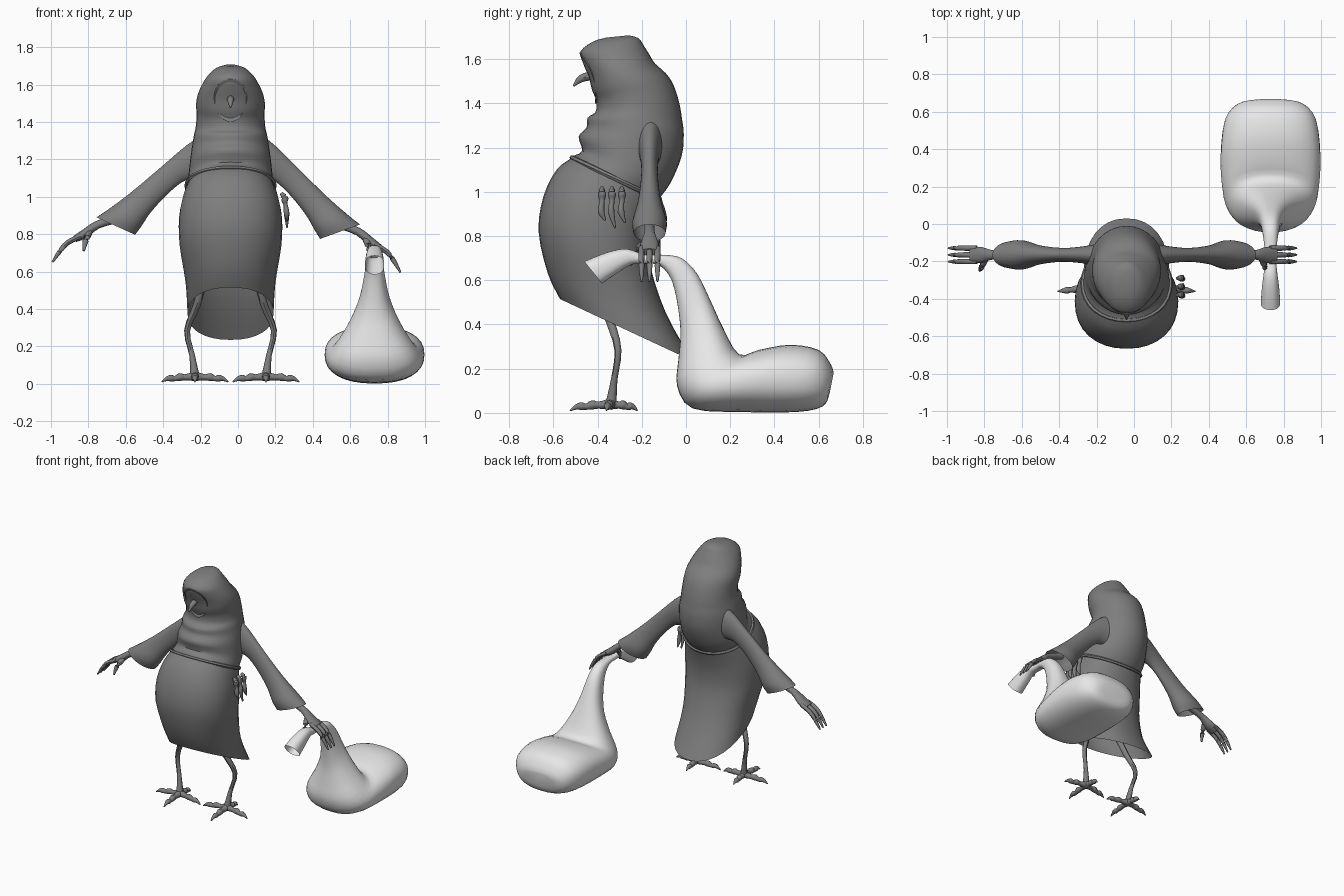
import bpy, bmesh, math
from mathutils import Vector

if "Cube" in bpy.data.objects:
    bpy.data.objects.remove(bpy.data.objects["Cube"])

CX = -0.04      # middle of the figure
ARM_Y = -0.165  # depth of the arms
built = []


def material(name, v):
    m = bpy.data.materials.new(name)
    m.use_nodes = True
    m.diffuse_color = (v, v, v, 1)
    m.node_tree.nodes["Principled BSDF"].inputs["Base Color"].default_value = (v, v, v, 1)
    return m


GREY = material("dark grey cloth", 0.21)
PALE = material("pale sack", 0.8)


def finish(name, bm, mat):
    bmesh.ops.recalc_face_normals(bm, faces=bm.faces)
    me = bpy.data.meshes.new(name)
    bm.to_mesh(me)
    bm.free()
    me.materials.append(mat)
    ob = bpy.data.objects.new(name, me)
    bpy.context.collection.objects.link(ob)
    built.append(ob)
    return ob


def spline(rows, steps):
    """Catmull-Rom through rows of numbers."""
    out = []
    for i in range(len(rows) - 1):
        p0, p1 = rows[max(i - 1, 0)], rows[i]
        p2, p3 = rows[i + 1], rows[min(i + 2, len(rows) - 1)]
        for s in range(steps):
            t = s / steps
            out.append([0.5 * (2 * b + (c - a) * t + (2 * a - 5 * b + 4 * c - d) * t * t
                               + (3 * b - a - 3 * c + d) * t ** 3)
                        for a, b, c, d in zip(p0, p1, p2, p3)])
    out.append(list(rows[-1]))
    return out


def ring_points(ring, place, n=32, power=1.0, egg=0.0, bend=0.0):
    """Oval between two profile points (u, z) with a half width across."""
    u0, z0, u1, z1, w = ring
    for i in range(n):
        t = math.tau * i / n
        c, s = math.cos(t), math.sin(t)
        c2 = math.copysign(abs(c) ** power, c)
        s2 = math.copysign(abs(s) ** power, s)
        u = (u0 + u1) / 2 + c2 * (u0 - u1) / 2 + bend * s * s
        z = (z0 + z1) / 2 + c2 * (z0 - z1) / 2
        yield place(u, z, w * s2 * (1 + egg * c))


def loft(name, rings, place, mat, steps=3, caps=(False, False), **shape):
    bm = bmesh.new()
    loops = [[bm.verts.new(p) for p in ring_points(r, place, **shape)]
             for r in spline(rings, steps)]
    for a, b in zip(loops, loops[1:]):
        for i in range(len(a)):
            j = (i + 1) % len(a)
            bm.faces.new((a[i], a[j], b[j], b[i]))
    for cap, loop in zip(caps, (loops[0], loops[-1])):
        if cap:
            bm.faces.new(loop)
    return finish(name, bm, mat)


def tube(name, points, radii, mat=GREY, n=8, steps=3, closed=False):
    rows = [list(p) + [r] for p, r in zip(points, radii)]
    if not closed:
        rows = spline(rows, steps)
    pts = [Vector(r[:3]) for r in rows]
    last = len(pts) - 1
    bm = bmesh.new()
    loops = []
    for i, p in enumerate(pts):
        if closed:
            d = pts[(i + 1) % len(pts)] - pts[i - 1]
        else:
            d = pts[min(i + 1, last)] - pts[max(i - 1, 0)]
        d.normalize()
        ref = Vector((0, 0, 1)) if abs(d.z) < 0.8 else Vector((0, 1, 0))
        a = d.cross(ref).normalized()
        b = d.cross(a)
        loops.append([bm.verts.new(p + (a * math.cos(math.tau * k / n)
                                        + b * math.sin(math.tau * k / n)) * rows[i][3])
                      for k in range(n)])
    pairs = list(zip(loops, loops[1:])) + ([(loops[-1], loops[0])] if closed else [])
    for a, b in pairs:
        for i in range(n):
            j = (i + 1) % n
            bm.faces.new((a[i], a[j], b[j], b[i]))
    if not closed:
        bm.faces.new(loops[0])
        bm.faces.new(loops[-1])
    return finish(name, bm, mat)


def body(u, z, across):
    return Vector((CX + across, u, z))


def sack_place(u, z, across):
    return Vector((0.73 + across, u, z))


# Skirt, open at its slanted hem
waist = (-0.515, 1.155, -0.125, 0.965, 0.228)
loft("skirt", [waist,
               (-0.585, 1.10, -0.145, 0.90, 0.252),
               (-0.645, 0.98, -0.165, 0.80, 0.275),
               (-0.667, 0.82, -0.16, 0.66, 0.272),
               (-0.625, 0.63, -0.09, 0.45, 0.24),
               (-0.57, 0.515, 0.03, 0.235, 0.23)], body, GREY, power=0.9)

# Hooded upper robe with chest folds
loft("hooded_robe", [(-0.52, 1.16, -0.125, 0.965, 0.232),
                     (-0.47, 1.185, -0.07, 1.04, 0.225),
                     (-0.486, 1.25, -0.02, 1.16, 0.215),
                     (-0.45, 1.29, -0.01, 1.26, 0.205),
                     (-0.445, 1.335, -0.018, 1.33, 0.195),
                     (-0.41, 1.36, -0.03, 1.40, 0.185),
                     (-0.405, 1.41, -0.055, 1.48, 0.182),
                     (-0.425, 1.46, -0.09, 1.535, 0.184),
                     (-0.44, 1.52, -0.14, 1.58, 0.174),
                     (-0.465, 1.58, -0.165, 1.62, 0.152),
                     (-0.477, 1.635, -0.19, 1.66, 0.122),
                     (-0.42, 1.68, -0.215, 1.695, 0.078),
                     (-0.36, 1.698, -0.26, 1.708, 0.03)],
     body, GREY, caps=(False, True))

# Belt
belt = [body(*p) for p in ring_points(waist, lambda u, z, a: (u, z, a * 1.03), power=0.95)]
tube("belt", belt, [0.012] * len(belt), n=6, closed=True)

# Face opening with a raised rim, and the beak
loft("face", [(-0.44, 1.63, -0.375, 1.40, 0.09),
              (-0.483, 1.63, -0.412, 1.40, 0.087),
              (-0.478, 1.615, -0.412, 1.415, 0.078),
              (-0.468, 1.605, -0.405, 1.425, 0.074),
              (-0.452, 1.56, -0.43, 1.48, 0.03)],
     body, GREY, steps=1, caps=(False, True), egg=0.15, bend=0.028)
tube("beak", [body(-0.43, 1.525, 0), body(-0.475, 1.512, 0), body(-0.51, 1.478, 0)],
     [0.02, 0.017, 0.004])

# Pendants hanging from the belt on the left
for k, (y, low) in enumerate([(-0.38, 0.87), (-0.335, 0.835), (-0.29, 0.86)]):
    x = 0.25
    tube(f"pendant_{k + 1}", [(x - 0.02, y, 1.02), (x, y, 0.995), (x, y, 0.975), (x + 0.005, y, 0.955),
                              (x + 0.01, y - 0.004, 0.91), (x + 0.012, y + 0.015, low)],
         [0.008, 0.018, 0.016, 0.011, 0.015, 0.004])

# Arms, hands, legs and feet
for label, side, turn in (("right", -1, 0.0), ("left", 1, 0.075)):

    def arm(u, z, across, side=side, turn=turn):
        du, dz = u - 0.2, z - 1.2
        c, s = math.cos(turn), math.sin(turn)
        return Vector((CX + side * (0.2 + du * c + dz * s), ARM_Y + across,
                       1.2 + dz * c - du * s))

    loft(label + "_sleeve", [(0.15, 1.33, 0.15, 1.09, 0.06),
                             (0.235, 1.275, 0.235, 1.09, 0.045),
                             (0.37, 1.16, 0.32, 1.03, 0.037),
                             (0.53, 1.025, 0.42, 0.925, 0.052),
                             (0.65, 0.935, 0.475, 0.845, 0.078),
                             (0.717, 0.89, 0.51, 0.797, 0.072)], arm, GREY)
    loft(label + "_palm", [(0.60, 0.91, 0.58, 0.865, 0.024),
                           (0.72, 0.87, 0.70, 0.832, 0.024),
                           (0.785, 0.828, 0.765, 0.782, 0.042),
                           (0.84, 0.79, 0.825, 0.758, 0.042)],
         arm, GREY, caps=(True, True), n=16)
    for k, off in enumerate((-0.036, 0, 0.036)):
        tube(f"{label}_finger_{k + 1}", [arm(0.80, 0.79, off), arm(0.87, 0.755, off),
                                         arm(0.915, 0.705, off), arm(0.952, 0.65, off)],
             [0.014, 0.014, 0.012, 0.005])
    tube(label + "_thumb", [arm(0.755, 0.81, -0.02), arm(0.775, 0.765, -0.065),
                            arm(0.785, 0.71, -0.085)], [0.018, 0.016, 0.006])

    def leg(x, y, z, side=side):
        return Vector((CX + side * x, y, z))

    tube(label + "_leg", [leg(0.14, -0.40, 0.58), leg(0.18, -0.345, 0.42), leg(0.232, -0.308, 0.285),
                          leg(0.205, -0.325, 0.15), leg(0.19, -0.34, 0.035)],
         [0.022, 0.02, 0.016, 0.015, 0.026])
    # Four knobbly clawed toes in a cross
    for toe, dx, dy in (("outer", 0.178, -0.02), ("inner", -0.178, -0.02),
                        ("front", 0, -0.185), ("back", 0, 0.12)):
        steps = [(0, 0.04, 0.026), (0.3, 0.035, 0.016), (0.45, 0.036, 0.021), (0.6, 0.028, 0.014),
                 (0.72, 0.03, 0.018), (0.84, 0.027, 0.012), (1, 0.01, 0.003)]
        tube(f"{label}_{toe}_toe", [leg(0.19 + dx * t, -0.34 + dy * t, z) for t, z, r in steps],
             [r for t, z, r in steps])

# Sack with a long neck held in the left hand, open at the tip
loft("sack", [(-0.46, 0.685, -0.38, 0.585, 0.052),
              (-0.36, 0.725, -0.315, 0.63, 0.046),
              (-0.27, 0.742, -0.25, 0.67, 0.036),
              (-0.19, 0.718, -0.19, 0.675, 0.03),
              (-0.10, 0.715, -0.12, 0.667, 0.034),
              (-0.02, 0.70, -0.065, 0.60, 0.044),
              (0.05, 0.63, -0.035, 0.47, 0.058),
              (0.11, 0.51, -0.025, 0.35, 0.085),
              (0.17, 0.38, -0.035, 0.235, 0.14),
              (0.24, 0.265, -0.04, 0.12, 0.215),
              (0.33, 0.285, 0.03, 0.02, 0.255),
              (0.47, 0.308, 0.25, 0.004, 0.267),
              (0.60, 0.285, 0.50, 0.004, 0.245),
              (0.655, 0.22, 0.62, 0.03, 0.18),
              (0.668, 0.18, 0.65, 0.09, 0.10)],
     sack_place, PALE, caps=(False, True), power=0.85)

# Smooth shading that keeps sharp edges
bpy.ops.object.select_all(action="DESELECT")
for ob in built:
    ob.select_set(True)
bpy.context.view_layer.objects.active = built[0]
bpy.ops.object.shade_smooth_by_angle(angle=math.radians(45))
